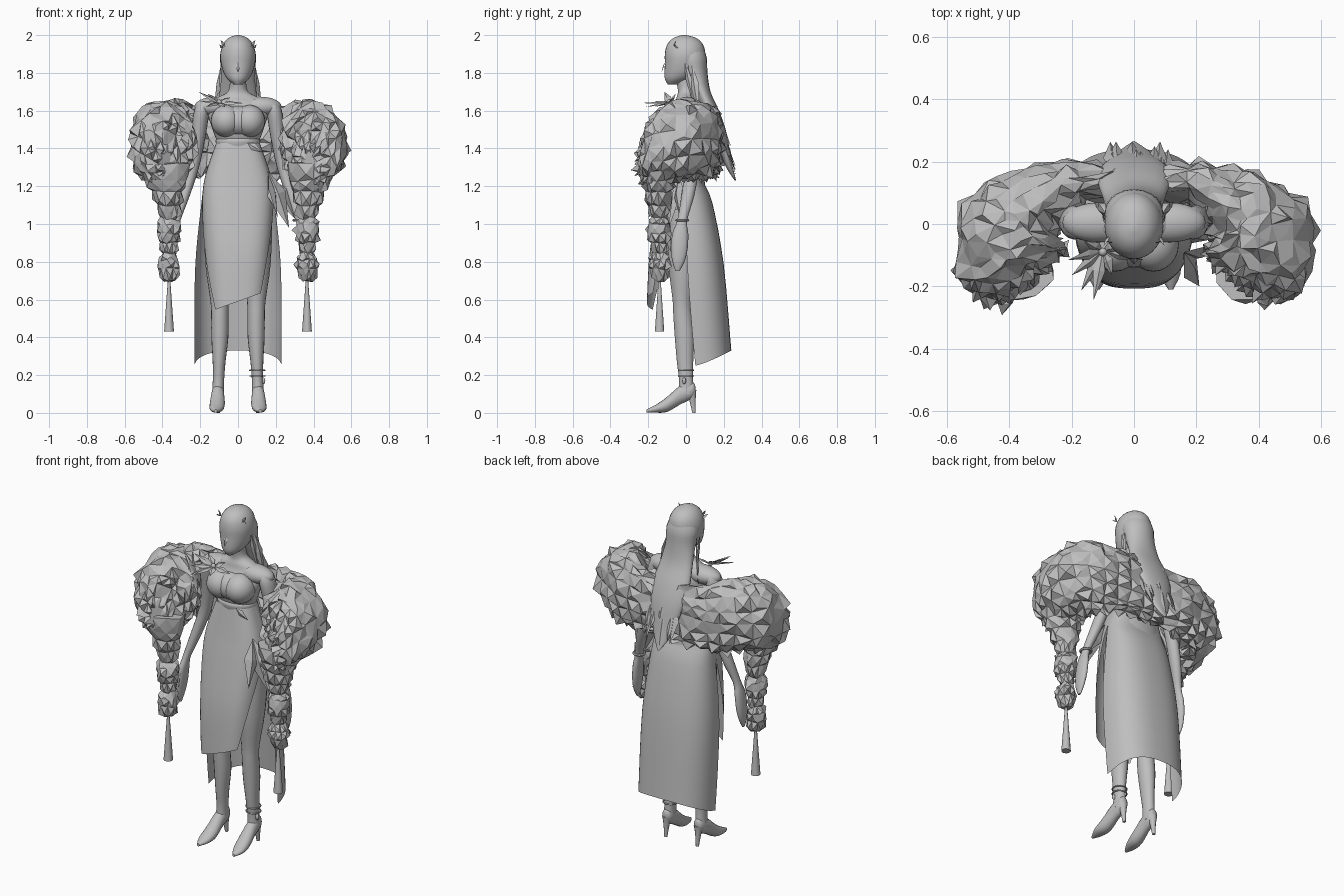
import bpy, bmesh, math, random
from mathutils import Vector

if "Cube" in bpy.data.objects:
    bpy.data.objects.remove(bpy.data.objects["Cube"])

random.seed(4)
grey = bpy.data.materials.new("plain_grey")
grey.diffuse_color = (0.52, 0.52, 0.52, 1)
grey.use_nodes = True
grey.node_tree.nodes["Principled BSDF"].inputs["Base Color"].default_value = grey.diffuse_color


def finish(name, bm, smooth=True):
    bmesh.ops.recalc_face_normals(bm, faces=bm.faces)
    me = bpy.data.meshes.new(name)
    bm.to_mesh(me)
    bm.free()
    ob = bpy.data.objects.new(name, me)
    bpy.context.collection.objects.link(ob)
    me.materials.append(grey)
    if smooth:
        bpy.ops.object.select_all(action='DESELECT')
        ob.select_set(True)
        bpy.context.view_layer.objects.active = ob
        bpy.ops.object.shade_smooth_by_angle(angle=math.radians(50))
    return ob


def curve_rows(rows, k):
    """Catmull-Rom refinement of control rows."""
    if k < 2:
        return rows
    out = []
    for i in range(len(rows) - 1):
        a, b, c, d = (rows[min(max(i + j, 0), len(rows) - 1)] for j in (-1, 0, 1, 2))
        for s in range(k):
            t = s / k
            out.append([q + .5 * t * (r - p + t * (2*p - 5*q + 4*r - w + t * (3*(q - r) + w - p)))
                        for p, q, r, w in zip(a, b, c, d)])
    return out + [list(rows[-1])]


def skin(bm, rings, closed=True):
    vs = [[bm.verts.new(p) for p in ring] for ring in rings]
    n = len(vs[0])
    for a, b in zip(vs, vs[1:]):
        for i in range(n if closed else n - 1):
            j = (i + 1) % n
            bm.faces.new((a[i], a[j], b[j], b[i]))
    if closed:
        bm.faces.new(vs[0])
        bm.faces.new(vs[-1])


def loft(name, rows, n=20, k=3, s=1, axis='z'):
    """Rows are (x, y, z, radius x, second radius); rings lie across the axis."""
    rings = []
    for x, y, z, ra, rb in curve_rows(rows, k):
        ring = []
        for i in range(n):
            a = math.tau * i / n
            u, v = ra * math.cos(a), rb * math.sin(a)
            ring.append((s * (x + u), y + v, z) if axis == 'z' else (s * (x + u), y, z + v))
        rings.append(ring)
    bm = bmesh.new()
    skin(bm, rings)
    return finish(name, bm)


def sheet(name, rows, hem, power, n=28, k=4):
    """Open cloth; rows are (z, y, rx, ry, start angle, end angle)."""
    rows = curve_rows(rows, k)
    rings = []
    for j, (z, y, rx, ry, a0, a1) in enumerate(rows):
        ring = []
        for i in range(n + 1):
            a = math.radians(a0 + (a1 - a0) * i / n)
            c, d = math.cos(a), math.sin(a)
            px = rx * math.copysign(abs(c) ** power, c)
            py = y + ry * math.copysign(abs(d) ** power, d)
            ring.append((px, py, z + hem(px, d) * (j / (len(rows) - 1)) ** 3))
        rings.append(ring)
    bm = bmesh.new()
    skin(bm, rings, False)
    return finish(name, bm)


def leaves(name, items):
    """Folded pointed blades: (base, tip, width, raise direction)."""
    bm = bmesh.new()
    for base, tip, w, up in items:
        base, tip, up = Vector(base), Vector(tip), Vector(up)
        side = (tip - base).cross(up).normalized() * w / 2
        mid = base.lerp(tip, .4)
        b, t, m = (bm.verts.new(p) for p in (base, tip, mid + up.normalized() * w * .2))
        for q in (mid + side, mid - side):
            e = bm.verts.new(q)
            bm.faces.new((b, e, m))
            bm.faces.new((e, t, m))
    return finish(name, bm, False)


def fur(name, rings, height, rough):
    """Faceted fur: jittered skin with every face raised to an off-centre point."""
    bm = bmesh.new()
    skin(bm, rings)
    bmesh.ops.recalc_face_normals(bm, faces=bm.faces)
    bm.normal_update()
    for v in bm.verts:
        if abs(v.co.x) > .01:
            v.co += Vector([random.uniform(-rough, rough) for _ in range(3)])
    for f in [f for f in bm.faces if len(f.verts) == 4]:
        normal = f.normal.copy()
        tip = bmesh.ops.poke(bm, faces=[f])['verts'][0]
        tip.co += normal * random.uniform(.1, 1) * height
        tip.co += Vector([random.uniform(-rough, rough) for _ in range(3)])
        tip.co.z -= .3 * height
    return finish(name, bm, False)


def ball(name, loc, size, u=24, v=16):
    bm = bmesh.new()
    bmesh.ops.create_uvsphere(bm, u_segments=u, v_segments=v, radius=1)
    for vert in bm.verts:
        vert.co = Vector([c * r + o for c, r, o in zip(vert.co, size, loc)])
    return finish(name, bm)


def ring(name, loc, r, t):
    bpy.ops.mesh.primitive_torus_add(location=loc, major_radius=r, minor_radius=t,
                                     major_segments=20, minor_segments=6)
    ob = bpy.context.object
    ob.name = name
    ob.data.materials.append(grey)


# Head and torso
loft("head", [(0, -.01, 2.0, .008, .01), (0, -.006, 1.985, .05, .06), (0, -.005, 1.95, .08, .095),
              (0, -.005, 1.90, .094, .107), (0, -.01, 1.85, .09, .102), (0, -.02, 1.80, .076, .094),
              (0, -.045, 1.765, .054, .066), (0, -.07, 1.738, .02, .026)], 28)
leaves("nose", [((0, -.108, 1.86), (0, -.13, 1.80), .026, (0, -1, .1))])
loft("torso", [(0, -.01, 1.79, .045, .05), (0, 0, 1.73, .044, .046), (0, .005, 1.695, .06, .048),
               (0, .005, 1.67, .11, .055), (0, .005, 1.64, .15, .062), (0, 0, 1.60, .165, .078),
               (0, -.01, 1.54, .148, .095), (0, -.01, 1.48, .128, .09), (0, 0, 1.42, .108, .08),
               (0, 0, 1.36, .12, .085), (0, 0, 1.25, .165, .095), (0, 0, 1.1, .18, .115),
               (0, 0, .98, .15, .1)], 32)
ball("bust_bridge", (0, -.06, 1.545), (.128, .08, .08))
loft("waist_sash", [(0, -.005, 1.455, .11, .083), (0, -.005, 1.44, .119, .092),
                    (0, -.005, 1.41, .112, .086)], 28)
leaves("waist_bow", [((.05, -.09, 1.43), (.13, -.09, 1.38), .04, (0, -1, 0))])

# Hair
loft("long_hair", [(0, .02, 1.94, .07, .07), (0, .03, 1.88, .094, .08), (0, .05, 1.8, .09, .064),
                   (0, .085, 1.7, .1, .045), (0, .13, 1.6, .115, .045), (0, .17, 1.5, .11, .04),
                   (0, .2, 1.4, .085, .03), (0, .23, 1.3, .05, .018), (0, .262, 1.23, .006, .004)], 20)
strands = []
for i in range(22):
    x, z = random.uniform(-.1, .1), random.uniform(1.46, 1.74)
    y, drop = .155 + (1.6 - z) * .38 - abs(x) * .35, random.uniform(.16, .24)
    strands.append(((x, y, z), (x * 1.1, min(y + .01 + drop * .4, .265), z - drop), .055, (0, 1, .35)))
for s in (-1, 1):
    strands += [((s * .085, -.01, 1.88), (s * .105, .05, 1.6), .035, (s, -.4, 0)),
                ((s * .088, .03, 1.85), (s * .13, .07, 1.57), .05, (s, -.4, 0))]
leaves("hair_strands", strands)

# Dress skirt: long back panel and slanted front flap
sheet("skirt_back", [(1.43, 0, .113, .08, -4, 184), (1.25, 0, .172, .085, -4, 184),
                     (1.1, .01, .195, .13, -4, 184), (.75, .025, .228, .175, -3, 183),
                     (.25, .05, .23, .19, 0, 180)], lambda x, d: .08 * d, .8)
sheet("skirt_front", [(1.43, 0, .115, .088, 180, 360), (1.25, 0, .175, .12, 180, 360),
                      (1.1, 0, .19, .15, 183, 350), (.85, -.01, .18, .182, 202, 330),
                      (.59, -.02, .162, .187, 230, 310)], lambda x, d: .36 * x, .68)
leaves("hip_drape", [((.16, -.09, 1.28), (.27, -.09, .98), .11, (.5, -1, 0)),
                     ((.16, -.09, 1.27), (.21, -.2, 1.03), .09, (1, -.5, 0)),
                     ((.17, -.04, 1.25), (.3, -.03, 1.03), .10, (.7, -1, 0))])

for s, side in ((-1, "right"), (1, "left")):
    ball(side + "_bust", (s * .062, -.065, 1.545), (.082, .088, .085))
    ball(side + "_shoulder", (s * .115, .005, 1.622), (.115, .064, .052))
    # Arm and hand
    loft(side + "_arm", [(.165, .005, 1.652, .02, .03), (.18, .005, 1.635, .036, .048),
                         (.195, .005, 1.58, .042, .054), (.212, .02, 1.45, .038, .045),
                         (.24, .03, 1.3, .034, .038), (.285, .01, 1.15, .03, .034),
                         (.325, -.02, 1.02, .021, .026), (.338, -.03, .95, .022, .042),
                         (.345, -.035, .87, .022, .044), (.35, -.04, .8, .016, .032),
                         (.35, -.045, .75, .006, .01)], 16, 3, s)
    leaves(side + "_thumb", [((s * .33, -.055, .96), (s * .335, -.085, .85), .03, (s, 0, 0))])
    # Leg and heeled shoe
    loft(side + "_leg", [(.095, 0, 1.08, .088, .1), (.1, -.015, .8, .074, .08), (.097, -.02, .6, .05, .052),
                         (.096, -.018, .52, .046, .05), (.096, -.008, .4, .045, .052),
                         (.1, -.005, .27, .034, .044), (.103, 0, .18, .03, .038),
                         (.106, .002, .1, .032, .042)], 18, 3, s)
    loft(side + "_shoe", [(.105, .05, .125, .008, .012), (.105, .035, .12, .028, .042),
                          (.107, -.03, .095, .034, .05), (.11, -.1, .045, .04, .04),
                          (.115, -.16, .022, .034, .021), (.118, -.21, .01, .008, .008)], 16, 3, s, 'y')
    loft(side + "_shoe_heel", [(.105, .028, .12, .028, .028), (.105, .034, .07, .016, .018),
                               (.105, .042, 0, .009, .009)], 10, 2, s)
    # Fur shawl: half wrap around the back, swelling at the elbow
    wrap = curve_rows([(0, .14, 1.43, 90, .04, .165), (.17, .135, 1.44, 86, .055, .18),
                       (.30, .085, 1.45, 60, .10, .2), (.375, .015, 1.45, 30, .155, .205),
                       (.4, -.07, 1.43, 5, .175, .21), (.405, -.15, 1.40, -15, .15, .19),
                       (.395, -.2, 1.36, -25, .1, .14), (.385, -.23, 1.33, -30, .03, .05)], 2)
    rings = []
    for x, y, z, ang, ru, rv in wrap:
        c, d = math.cos(math.radians(ang)), math.sin(math.radians(ang))
        rings.append([(s * (x + ru * c * math.cos(a)), y + ru * d * math.cos(a), z + rv * math.sin(a))
                      for a in (math.tau * i / 16 for i in range(16))])
    fur(side + "_fur_shawl", rings, .034, .014)
    # Hanging fur tail with bobbles and a tassel
    tail = [(.385, -.15, 1.32, .13, .1), (.38, -.15, 1.23, .115, .085), (.375, -.145, 1.17, .08, .07),
            (.37, -.14, 1.1, .06, .06), (.367, -.14, 1.03, .042, .042), (.366, -.14, 1.0, .06, .058),
            (.366, -.14, .95, .06, .058), (.366, -.14, .9, .045, .045), (.366, -.14, .845, .034, .034),
            (.366, -.14, .81, .054, .052), (.366, -.14, .76, .054, .05), (.365, -.14, .7, .025, .025)]
    fur(side + "_fur_tail", [[(s * (x + a * math.cos(t)), y + b * math.sin(t), z)
                              for t in (math.tau * i / 9 for i in range(9))]
                             for x, y, z, a, b in tail], .024, .007)
    loft(side + "_tassel", [(.365, -.14, .71, .006, .006), (.365, -.14, .67, .009, .009),
                            (.365, -.14, .43, .026, .026)], 10, 1, s)
    # Small hair ornaments
    leaves(side + "_hair_pin", [((s * .07, -.06, 1.94), (s * .092, -.055, 1.975), .016, (0, -1, 0)),
                                ((s * .08, -.04, 1.93), (s * .098, -.07, 1.95), .016, (0, -1, 0))])

# Flower brooch on the shoulder
ball("flower_centre", (-.1, -.09, 1.645), (.014, .014, .014), 10, 6)
leaves("flower_petals", [((-.1, -.085, 1.64), (-.1 + dx, -.085 + dy, 1.64 + dz), .04, (0, -.6, 1))
                         for dx, dy, dz in ((-.11, -.03, .06), (-.1, -.08, .01), (-.07, -.13, -.02),
                                            (-.03, -.16, 0), (.03, -.08, -.02), (.13, -.03, .0),
                                            (.06, .02, .03), (-.06, .03, .05))])

# Bracelet and anklets
ring("bracelet", (.325, -.02, 1.02), .03, .007)
ring("upper_anklet", (.102, 0, .225), .04, .004)
ring("lower_anklet", (.103, 0, .195), .04, .004)
ball("anklet_charm", (.135, -.01, .17), (.01, .01, .018), 10, 6)
